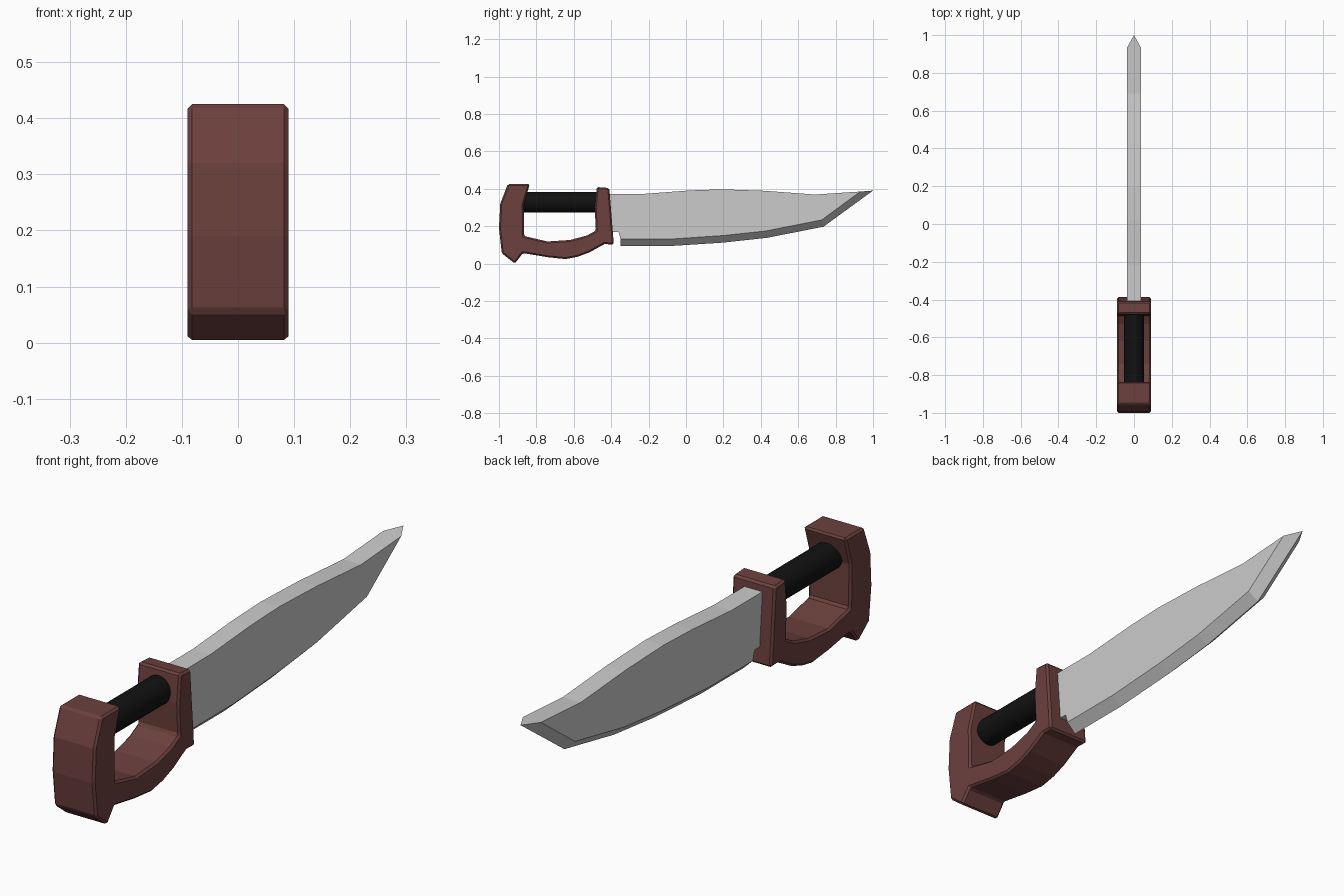
import bpy, bmesh, math

if "Cube" in bpy.data.objects:
    bpy.data.objects.remove(bpy.data.objects["Cube"])


def paint(obj, name, color):
    mat = bpy.data.materials.new(name)
    mat.diffuse_color = (*color, 1)
    mat.use_nodes = True
    mat.node_tree.nodes["Principled BSDF"].inputs["Base Color"].default_value = mat.diffuse_color
    obj.data.materials.append(mat)


def finish(bm, name):
    bmesh.ops.recalc_face_normals(bm, faces=bm.faces[:])
    mesh = bpy.data.meshes.new(name)
    bm.to_mesh(mesh)
    bm.free()
    obj = bpy.data.objects.new(name, mesh)
    bpy.context.collection.objects.link(obj)
    return obj


def slab(bm, outline, half):
    """Two mirrored (y, z) outlines at x = +-half, each capped with an n-gon."""
    sides = [[bm.verts.new((s * half, y, z)) for y, z in outline] for s in (-1, 1)]
    for side in sides:
        bm.faces.new(side)
    return sides


def wall(bm, sides, start, stop):
    """Quads joining the two outlines from point start to point stop."""
    a, b = sides
    n = len(a)
    for i in range(start, stop):
        j = (i + 1) % n
        bm.faces.new((a[i], a[j], b[j], b[i]))


# Guard: pommel, knuckle bow and cross guard in one bevelled profile
guard_outline = [
    (-0.953, 0.425), (-0.835, 0.425), (-0.868, 0.315), (-0.865, 0.147),
    (-0.74, 0.118), (-0.62, 0.126), (-0.53, 0.150), (-0.482, 0.176),
    (-0.488, 0.30), (-0.477, 0.409), (-0.410, 0.404), (-0.386, 0.102),
    (-0.436, 0.104), (-0.516, 0.06), (-0.58, 0.036), (-0.645, 0.024),
    (-0.74, 0.034), (-0.872, 0.056), (-0.915, 0.0), (-0.985, 0.055),
    (-1.0, 0.19), (-0.993, 0.32)]
bm = bmesh.new()
wall(bm, slab(bm, guard_outline, 0.09), 0, len(guard_outline))
guard = finish(bm, "guard")
bevel = guard.modifiers.new("edge_bevel", 'BEVEL')
bevel.width = 0.008
bevel.segments = 1
bevel.limit_method = 'ANGLE'
bevel.angle_limit = math.radians(40)
paint(guard, "brown", (0.15, 0.052, 0.047))

# Grip: round bar between pommel and cross guard
bpy.ops.mesh.primitive_cylinder_add(vertices=32, radius=0.054, depth=0.45,
                                    location=(0, -0.67, 0.328),
                                    rotation=(math.pi / 2, 0, 0))
grip = bpy.context.object
grip.name = "grip"
bpy.ops.object.shade_smooth_by_angle()
paint(grip, "black", (0.006, 0.006, 0.006))

# Blade: flat sides, thick spine, ground to a sharp lower edge
spine = [(-0.42, 0.373), (-0.22, 0.373), (0.02, 0.391), (0.19, 0.397),
         (0.42, 0.389), (0.69, 0.369), (0.932, 0.385)]
grind = [(0.725, 0.233), (0.425, 0.174), (0.2, 0.15), (-0.08, 0.131), (-0.35, 0.131)]
notch = [(-0.36, 0.168), (-0.42, 0.168)]
edge = [(1.0, 0.39), (0.735, 0.197), (0.435, 0.138), (0.2, 0.112),
        (-0.08, 0.094), (-0.35, 0.094)]
bm = bmesh.new()
outline = spine + grind + notch
sides = slab(bm, outline, 0.038)
tip_i = len(spine) - 1
heel_i = tip_i + len(grind)
wall(bm, sides, 0, tip_i)
wall(bm, sides, heel_i, len(outline))
sharp = [bm.verts.new((0, y, z)) for y, z in edge]
for side in sides:
    for k in range(len(edge) - 1):
        bm.faces.new((side[tip_i + k], side[tip_i + k + 1], sharp[k + 1], sharp[k]))
for i, point in ((tip_i, sharp[0]), (heel_i, sharp[-1])):
    bm.faces.new((sides[0][i], sides[1][i], point))
finish(bm, "blade")
